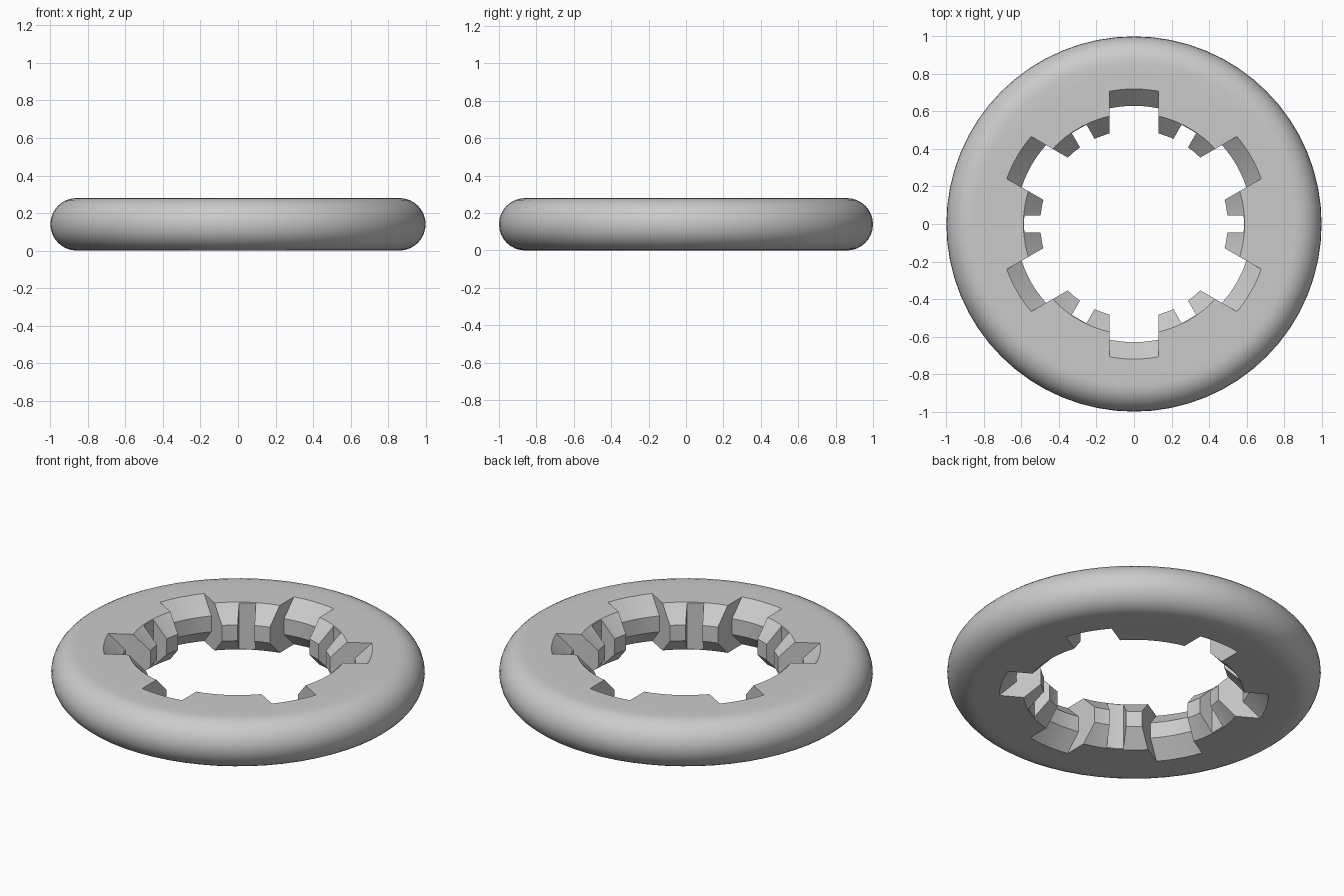
import bpy, bmesh
from math import pi, sin, cos, sqrt
from mathutils import Matrix, Vector

cube = bpy.data.objects.get("Cube")
if cube:
    bpy.data.objects.remove(cube, do_unlink=True)

HEIGHT = 0.28
THIRD = HEIGHT / 3
SEGMENTS = 64
LIP = 0.09          # radial depth of every chamfer
OVER = 0.02         # how far the cutters overshoot the body

grey = bpy.data.materials.new("plain grey")
grey.use_nodes = True
grey.diffuse_color = (0.6, 0.6, 0.6, 1)
bsdf = grey.node_tree.nodes["Principled BSDF"]
bsdf.inputs["Base Color"].default_value = grey.diffuse_color


def loft(bm, sections, closed):
    """Skin matching loops of points; cap the ends when not closed."""
    rings = [[bm.verts.new(p) for p in s] for s in sections]
    count = len(rings[0])
    for i in range(len(rings) - (0 if closed else 1)):
        a, b = rings[i], rings[(i + 1) % len(rings)]
        for j in range(count):
            k = (j + 1) % count
            bm.faces.new((a[j], a[k], b[k], b[j]))
    if not closed:
        bm.faces.new(rings[0])
        bm.faces.new(rings[-1])


def finish(name, bm):
    bmesh.ops.recalc_face_normals(bm, faces=bm.faces)
    mesh = bpy.data.meshes.new(name)
    bm.to_mesh(mesh)
    bm.free()
    mesh.materials.append(grey)
    obj = bpy.data.objects.new(name, mesh)
    bpy.context.collection.objects.link(obj)
    return obj


def radial_cutter(bm, profile, half_width, angle):
    """Parallel-sided cutter whose outer end follows a circle."""
    turn = Matrix.Rotation(angle, 3, 'Z')
    columns = 6
    sections = []
    for i in range(columns + 1):
        x = half_width * (2 * i / columns - 1)
        sections.append([turn @ Vector((x, sqrt(r * r - x * x), z))
                         for r, z in profile])
    loft(bm, sections, False)


# Ring body: rounded outer rim, flat faces, chamfered inner rim
rim = HEIGHT / 2
arc = [(1 - rim + rim * cos(a), rim + rim * sin(a))
       for a in (pi * (i / 16 - 0.5) for i in range(17))]
inner = 0.5
profile = [(inner + LIP, 0), (0.8, 0)] + arc + [
    (0.8, HEIGHT), (inner + LIP, HEIGHT),
    (inner, 2 * THIRD), (inner, THIRD)]
bm = bmesh.new()
loft(bm, [[(r * cos(t), r * sin(t), z) for r, z in profile]
          for t in (2 * pi * i / SEGMENTS for i in range(SEGMENTS))], True)
ring = finish("toothed_ring", bm)

# Cutters: six wide chamfered notches and six narrow slots between them
low, high, start = -OVER, HEIGHT + OVER, 0.42
floor = 0.63
flare = floor + LIP * (1 + OVER / THIRD)
notch = [(start, low), (flare, low), (floor, THIRD),
         (floor, 2 * THIRD), (flare, high), (start, high)]
slot = [(start, low), (0.586, low), (0.586, high), (start, high)]
bm = bmesh.new()
for i in range(6):
    radial_cutter(bm, notch, 0.13, i * pi / 3)
    radial_cutter(bm, slot, 0.045, (i + 0.5) * pi / 3)
cutter = finish("notch_cutter", bm)
cutter.hide_render = True

# Cut the teeth, then smooth only the rounded surfaces
cut = ring.modifiers.new("cut teeth", 'BOOLEAN')
cut.operation = 'DIFFERENCE'
cut.solver = 'EXACT'
cut.object = cutter
bpy.ops.object.select_all(action='DESELECT')
bpy.context.view_layer.objects.active = ring
ring.select_set(True)
bpy.ops.object.modifier_apply(modifier=cut.name)
bpy.data.objects.remove(cutter, do_unlink=True)
bpy.ops.object.shade_smooth_by_angle(angle=pi / 6)
